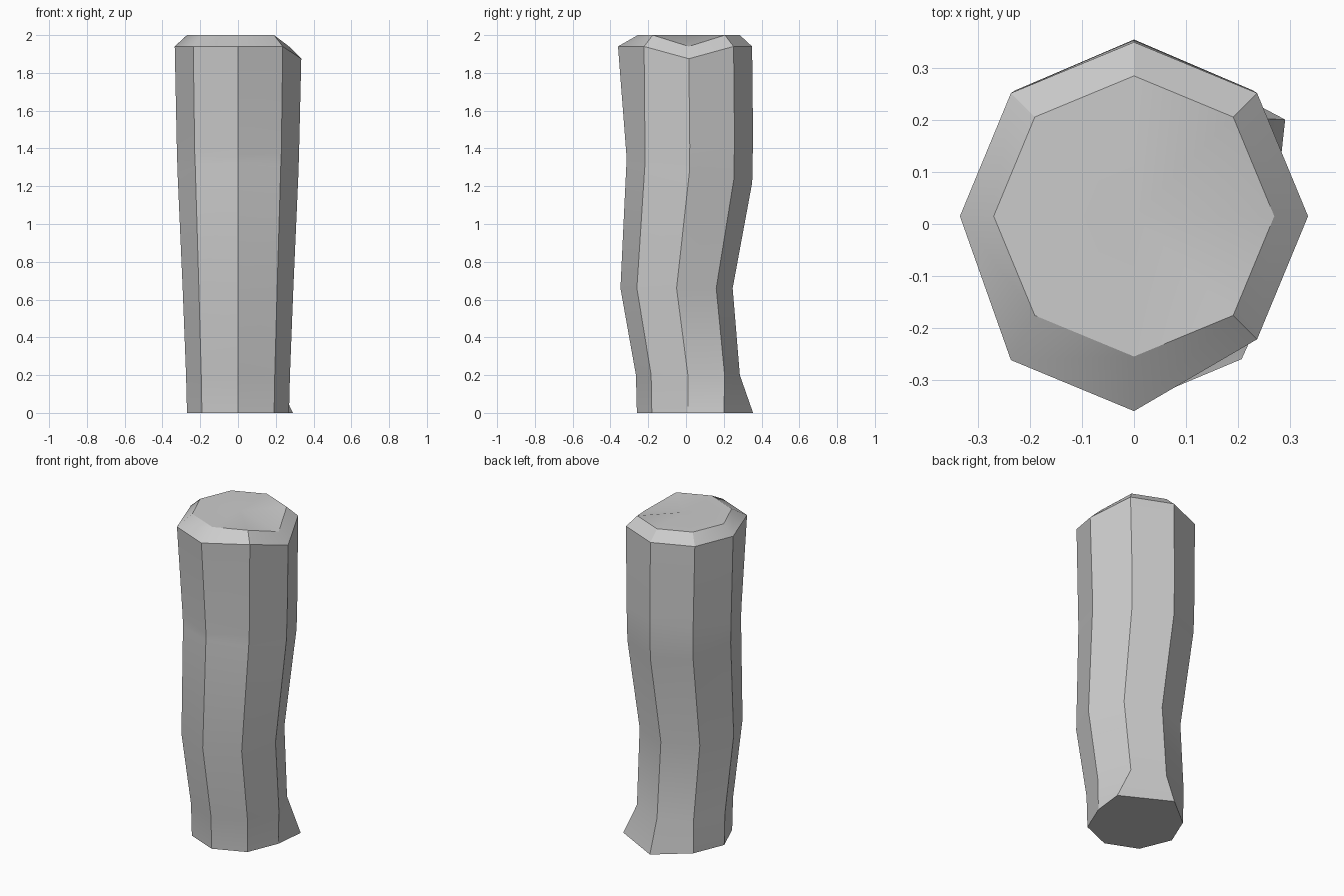
import bpy, bmesh, math

if "Cube" in bpy.data.objects:
    bpy.data.objects.remove(bpy.data.objects["Cube"])

# Rings from base to top: (z, radius x, radius y, centre y, z tilt from front to back)
RINGS = [
    (0.00, 0.27, 0.27, 0.01, 0.0),
    (0.20, 0.275, 0.275, 0.01, 0.0),
    (0.66, 0.293, 0.297, -0.05, 0.0),
    (1.27, 0.32, 0.333, 0.0175, -0.05),
    (1.41, 0.324, 0.335, 0.02, 0.05),
    (1.94, 0.335, 0.335, 0.015, 0.0),
    (2.00, 0.27, 0.27, 0.015, 0.0),
]
SIDES = 8

bm = bmesh.new()
rings = []
for z, rx, ry, cy, tilt in RINGS:
    ring = []
    for i in range(SIDES):
        a = math.tau * i / SIDES
        s = math.sin(a)
        ring.append(bm.verts.new((rx * math.cos(a), cy + ry * s, z + tilt * s)))
    rings.append(ring)

# Irregularities: flared root at back right, swollen front rim, chipped right rim
rings[0][1].co.x += 0.10
rings[0][2].co.y += 0.075
for i in (5, 6):
    rings[5][i].co.y -= 0.04
rings[5][0].co.z -= 0.065
rings[6][0].co.z -= 0.06

# Sides and ends
for lo, hi in zip(rings, rings[1:]):
    for i in range(SIDES):
        j = (i + 1) % SIDES
        bm.faces.new((lo[i], lo[j], hi[j], hi[i]))
bm.faces.new(rings[0][::-1])
centre = bm.verts.new((0, 0.015, 2.0))
for i in range(SIDES):
    bm.faces.new((rings[-1][i], rings[-1][(i + 1) % SIDES], centre))

mesh = bpy.data.meshes.new("wooden_post")
bm.to_mesh(mesh)
bm.free()
post = bpy.data.objects.new("wooden_post", mesh)
bpy.context.collection.objects.link(post)
bpy.context.view_layer.objects.active = post
post.select_set(True)
bpy.ops.object.shade_smooth_by_angle(angle=math.radians(30))
